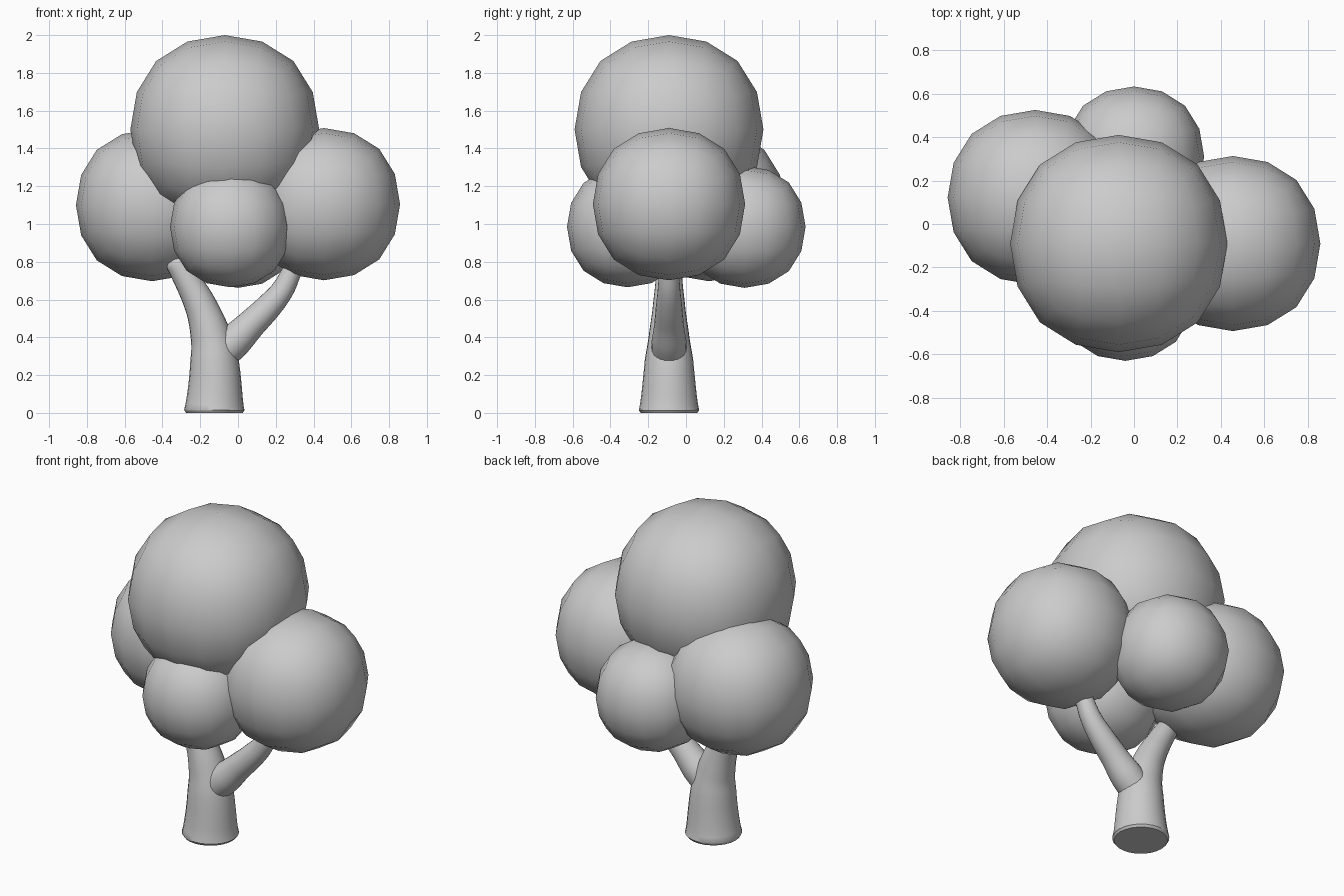
import bpy
import math

cube = bpy.data.objects.get("Cube")
if cube:
    bpy.data.objects.remove(cube)

# One plain grey for the whole tree
grey = bpy.data.materials.new("plain_grey")
grey.use_nodes = True
GREY = (0.6, 0.6, 0.6, 1)
grey.diffuse_color = GREY
grey.node_tree.nodes["Principled BSDF"].inputs["Base Color"].default_value = GREY


def foliage(name, centre, radius):
    """Rounded cube: a subdivided box whose face centres lie at the radius."""
    bpy.ops.mesh.primitive_cube_add(size=2 * radius / 0.8395, location=centre)
    ob = bpy.context.object
    ob.name = name
    sub = ob.modifiers.new("round", "SUBSURF")
    sub.levels = sub.render_levels = 2
    bpy.ops.object.modifier_apply(modifier=sub.name)
    bpy.ops.object.shade_smooth()
    ob.data.materials.append(grey)


def limb(name, points, y):
    """Tapered tube through (x, z, radius) points in one vertical plane."""
    curve = bpy.data.curves.new(name, "CURVE")
    curve.dimensions = "3D"
    curve.bevel_depth = 1
    curve.bevel_resolution = 10
    curve.resolution_u = 5
    curve.use_fill_caps = True
    spline = curve.splines.new("BEZIER")
    spline.bezier_points.add(len(points) - 1)
    for p, (x, z, r) in zip(spline.bezier_points, points):
        p.co = (x, y, z)
        p.radius = r
        p.handle_left_type = p.handle_right_type = "AUTO"
    ob = bpy.data.objects.new(name, curve)
    bpy.context.collection.objects.link(ob)
    bpy.ops.object.select_all(action="DESELECT")
    ob.select_set(True)
    bpy.context.view_layer.objects.active = ob
    bpy.ops.object.convert(target="MESH")
    ob = bpy.context.object
    ob.name = name
    ob.data.materials.clear()
    ob.data.materials.append(grey)
    bpy.ops.object.shade_smooth_by_angle(angle=math.radians(40))


# Crown
foliage("top_foliage", (-0.07, -0.09, 1.5), 0.5)
foliage("left_foliage", (0.455, -0.09, 1.105), 0.403)
foliage("right_foliage", (-0.455, 0.122, 1.1), 0.403)
foliage("front_foliage", (-0.04, -0.31, 0.985), 0.32)
foliage("back_foliage", (0, 0.31, 0.985), 0.323)

# Trunk with a slightly bevelled foot and a rounded tip, and its side branch
limb("trunk", [(-0.125, 0, 0.15), (-0.125, 0.015, 0.16), (-0.125, 0.28, 0.128),
               (-0.143, 0.4, 0.108), (-0.19, 0.55, 0.087), (-0.255, 0.68, 0.073),
               (-0.325, 0.8, 0.061), (-0.335, 0.815, 0.05)], -0.09)
limb("branch", [(-0.12, 0.29, 0.093), (-0.02, 0.38, 0.092), (0.07, 0.47, 0.078),
                (0.16, 0.56, 0.07), (0.235, 0.65, 0.06), (0.285, 0.75, 0.052),
                (0.33, 0.85, 0.045)], -0.09)
